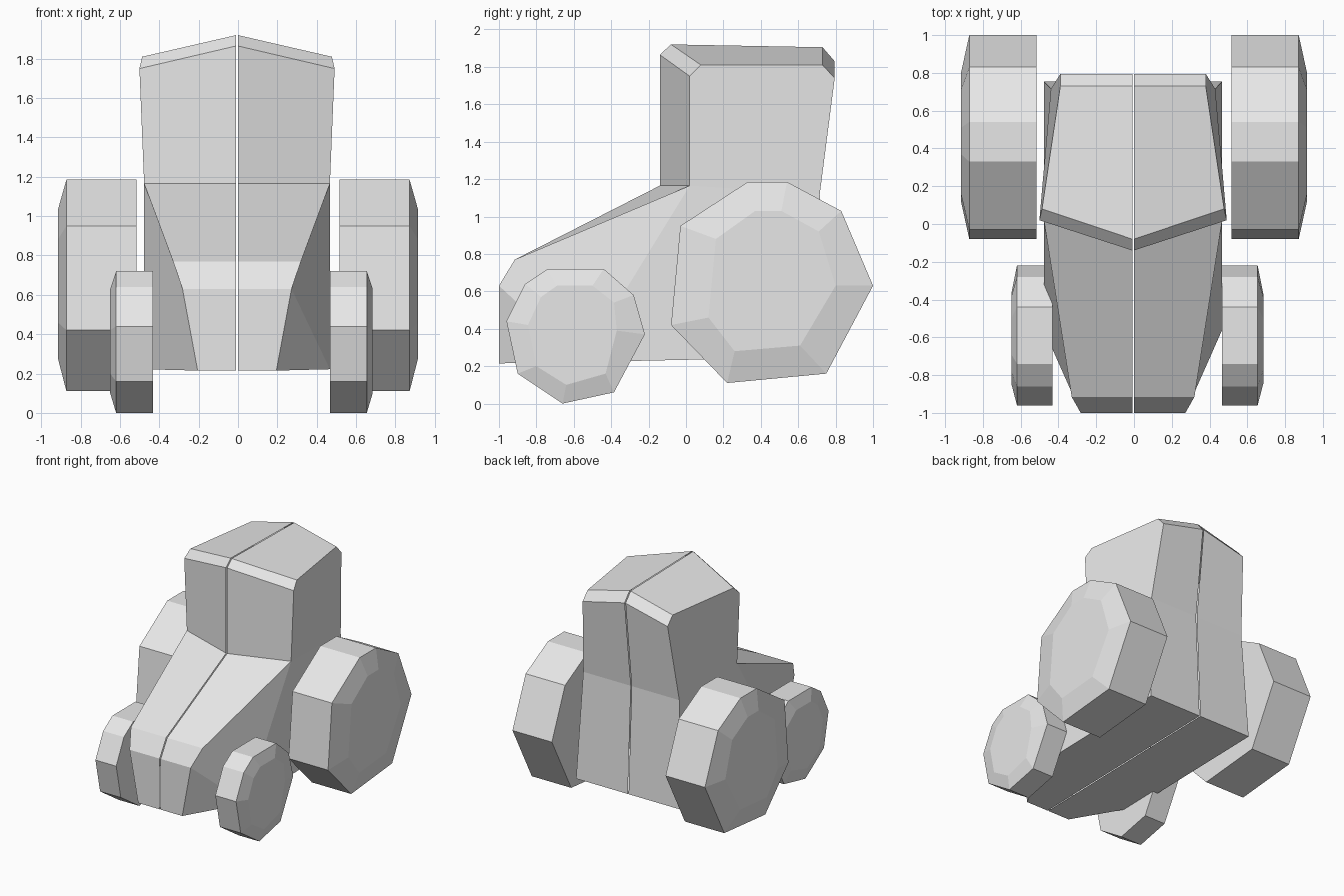
import bpy, bmesh

cube = bpy.data.objects.get("Cube")
if cube:
    bpy.data.objects.remove(cube, do_unlink=True)

GREY = bpy.data.materials.new("plain grey")
GREY.use_nodes = True
GREY.diffuse_color = (0.8, 0.8, 0.8, 1)
GREY.node_tree.nodes["Principled BSDF"].inputs["Base Color"].default_value = (0.8, 0.8, 0.8, 1)


def finish(name, bm, shift):
    """Turn a left-hand half into an object mirrored across its own centre."""
    bmesh.ops.recalc_face_normals(bm, faces=bm.faces)
    mesh = bpy.data.meshes.new(name)
    bm.to_mesh(mesh)
    bm.free()
    mesh.materials.append(GREY)
    obj = bpy.data.objects.new(name, mesh)
    obj.location.x = shift
    bpy.context.collection.objects.link(obj)
    mirror = obj.modifiers.new("mirror", 'MIRROR')
    mirror.use_mirror_merge = False
    return obj


def body():
    """Hood and cab: a centre profile, an outer profile and the faces between."""
    seam = 0.004
    # name: centre (y, z), outer (x, y, z), running once around the profile
    rows = {
        "nose_base": ((-1, 0.215), (0.2, -1, 0.215)),
        "nose_mid": ((-1, 0.63), (0.277, -1, 0.63)),
        "nose_top": ((-0.915, 0.77), (0.325, -0.915, 0.77)),
        "shoulder": ((-0.14, 1.165), (0.472, 0.02, 1.165)),
        "brow": ((-0.14, 1.865), (0.496, 0.02, 1.75)),
        "roof_front": ((-0.08, 1.92), (0.482, 0.08, 1.81)),
        "roof_back": ((0.73, 1.905), (0.385, 0.73, 1.81)),
        "back_top": ((0.795, 1.83), (0.385, 0.795, 1.74)),
        "back_mid": ((0.715, 1.12), (0.435, 0.715, 1.12)),
        "back_base": ((0.755, 0.25), (0.472, 0.755, 0.25)),
    }
    bm = bmesh.new()
    centre = {k: bm.verts.new((seam, *c)) for k, (c, o) in rows.items()}
    outer = {k: bm.verts.new(o) for k, (c, o) in rows.items()}
    belly = bm.verts.new((0.472, -0.56, 0.222))

    # Strips from the centre line to the side
    names = list(rows)
    for a, b in zip(names, names[1:]):
        bm.faces.new((centre[a], centre[b], outer[b], outer[a]))
    # Underside
    bm.faces.new((centre["nose_base"], outer["nose_base"], belly,
                  outer["back_base"], centre["back_base"]))
    # Flanks
    for names in (("nose_mid", "nose_top", "shoulder"),
                  ("nose_base", "nose_mid"),
                  ("shoulder", "back_mid", "back_base")):
        bm.faces.new([outer[n] for n in names] + [belly])
    # Cab side
    bm.faces.new([outer[n] for n in ("shoulder", "brow", "roof_front", "roof_back",
                                     "back_top", "back_mid")])
    return finish("tractor_body", bm, -0.005)


def wheels(name, tread, hub, xs, shift=0):
    """Faceted wheel pair: tread outline, bevel, then a smaller flat hub."""
    bm = bmesh.new()
    rings = [[bm.verts.new((x, y, z)) for y, z in outline]
             for x, outline in zip(xs, (tread, tread, hub))]
    count = len(tread)
    for near, far in zip(rings, rings[1:]):
        for i in range(count):
            j = (i + 1) % count
            bm.faces.new((near[i], near[j], far[j], far[i]))
    bm.faces.new(rings[0])
    bm.faces.new(rings[2])
    return finish(name, bm, shift)


body()

wheels("rear_wheels",
       [(0.33, 1.185), (0.54, 1.185), (0.83, 1.03), (1, 0.63),
        (0.75, 0.16), (0.22, 0.11), (-0.08, 0.42), (-0.03, 0.95)],
       [(0.37, 1.03), (0.51, 1.03), (0.71, 0.92), (0.8, 0.63),
        (0.61, 0.31), (0.26, 0.28), (0.12, 0.46), (0.16, 0.88)],
       (0.515, 0.872, 0.916))

wheels("front_wheels",
       [(-0.74, 0.72), (-0.44, 0.72), (-0.28, 0.58), (-0.22, 0.37), (-0.385, 0.06),
        (-0.66, 0), (-0.9, 0.16), (-0.96, 0.44), (-0.86, 0.64)],
       [(-0.69, 0.63), (-0.5, 0.63), (-0.385, 0.54), (-0.37, 0.39), (-0.43, 0.16),
        (-0.64, 0.1), (-0.8, 0.2), (-0.845, 0.42), (-0.775, 0.57)],
       (0.449, 0.637, 0.667), 0.0175)
